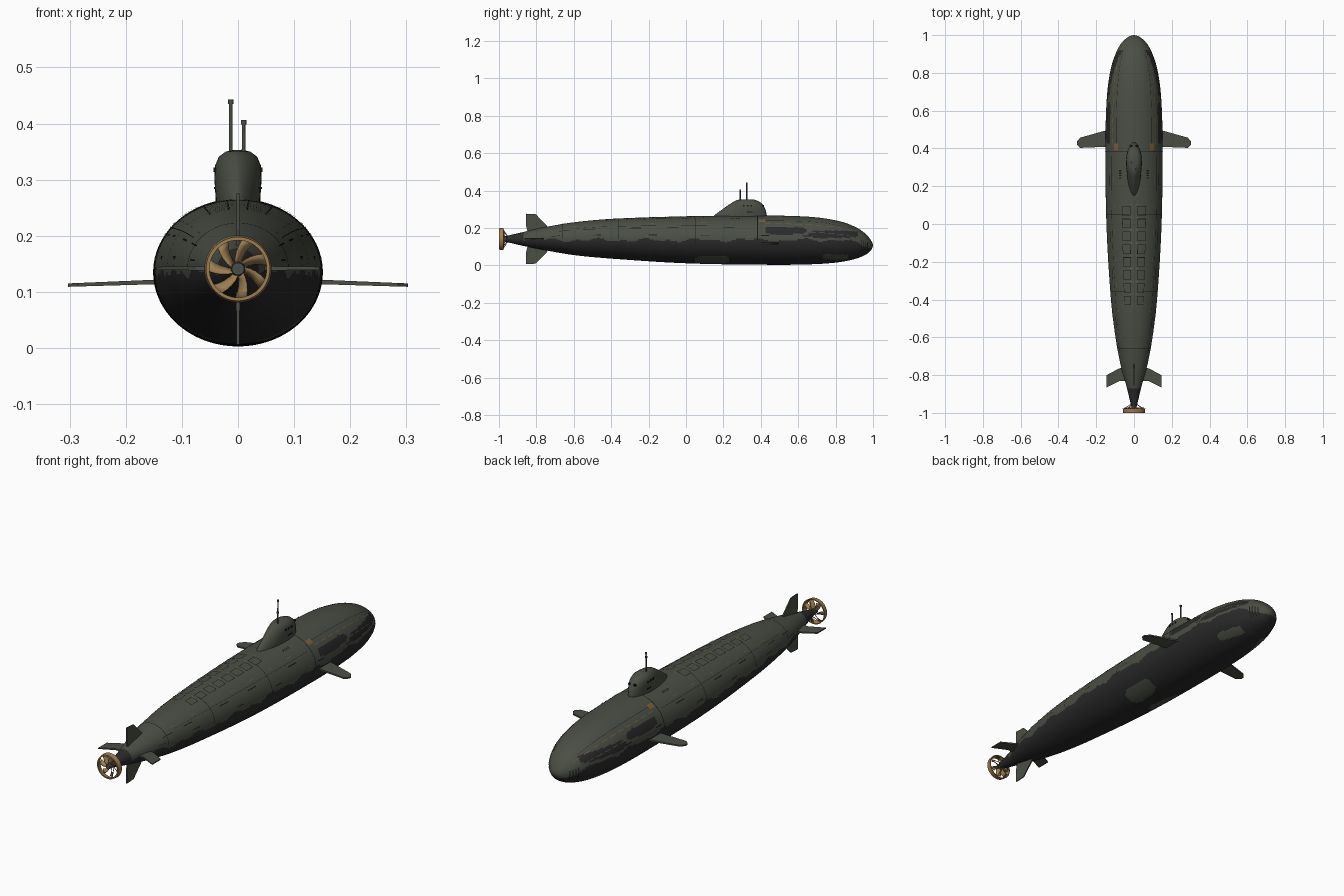
import bpy, bmesh, math
from math import sin, cos, pi, radians
from mathutils import Vector, Matrix

if "Cube" in bpy.data.objects:
    bpy.data.objects.remove(bpy.data.objects["Cube"])


def material(name, r, g, b):
    m = bpy.data.materials.new(name)
    m.use_nodes = True
    m.diffuse_color = (r, g, b, 1)
    m.node_tree.nodes["Principled BSDF"].inputs["Base Color"].default_value = (r, g, b, 1)
    return m


GREEN = material("grey green", .068, .077, .058)
BLACK = material("rubber black", .022, .023, .022)
DARK = material("seam black", .008, .009, .008)
BRASS = material("brass", .34, .21, .085)
RUST = material("ochre trim", .2, .115, .035)


def make(name, bm, mats, smooth=None):
    bmesh.ops.recalc_face_normals(bm, faces=bm.faces)
    me = bpy.data.meshes.new(name)
    bm.to_mesh(me)
    bm.free()
    ob = bpy.data.objects.new(name, me)
    bpy.context.collection.objects.link(ob)
    for m in mats:
        me.materials.append(m)
    if smooth:
        bpy.ops.object.select_all(action='DESELECT')
        ob.select_set(True)
        bpy.context.view_layer.objects.active = ob
        bpy.ops.object.shade_smooth_by_angle(angle=radians(smooth))
    return ob


def loft(bm, rings):
    # skin a stack of closed rings and cap both ends
    rows = [[bm.verts.new(p) for p in r] for r in rings]
    n = len(rows[0])
    for a, b in zip(rows, rows[1:]):
        for i in range(n):
            j = (i + 1) % n
            bm.faces.new((a[i], a[j], b[j], b[i]))
    bm.faces.new(rows[0])
    bm.faces.new(rows[-1])


# Hull stations: y, half width, bottom, top
stations = [Vector(s) for s in (
    (-.965, .015, .126, .156), (-.87, .037, .104, .178), (-.75, .07, .08, .205),
    (-.6, .098, .055, .23), (-.4, .122, .036, .248), (0, .146, .011, .262),
    (.45, .151, .003, .266), (.68, .143, .006, .258), (.82, .123, .017, .236),
    (.91, .094, .036, .203), (.965, .06, .06, .164), (.992, .027, .085, .129),
    (1, .002, .105, .109))]
curve = []
padded = [stations[0] * 2 - stations[1]] + stations + [stations[-1]]
for p0, p1, p2, p3 in zip(padded, padded[1:], padded[2:], padded[3:]):
    steps = max(3, int((p2 - p1).length / .012))
    m1, m2 = [(c - a) * ((p2 - p1).length / (c - a).length)
              for a, c in ((p0, p2), (p1, p3))]
    for k in range(steps):
        t = k / steps
        curve.append(p1 * (2*t**3 - 3*t*t + 1) + m1 * (t**3 - 2*t*t + t)
                     + p2 * (3*t*t - 2*t**3) + m2 * (t**3 - t*t))
curve.append(stations[-1])


def skin(s, a, off=0):
    # hull point at angle a from the crown
    y, w, lo, hi = s
    return Vector(((w + off) * sin(a), y, (lo + hi) / 2 + ((hi - lo) / 2 + off) * cos(a)))


def at(y):
    for a, b in zip(curve, curve[1:]):
        if a[0] <= y <= b[0]:
            return a.lerp(b, (y - a[0]) / max(b[0] - a[0], 1e-6))
    return curve[-1]


bm = bmesh.new()
loft(bm, [[skin(s, 2 * pi * i / 112) for i in range(112)] for s in curve])


def inside(y, z, cy, cz, ry, rz):
    return ((y - cy) / ry) ** 4 + ((z - cz) / rz) ** 4 < 1


for f in bm.faces:
    x, y, z = f.calc_center_median()
    line = .135 + .006 * sin(y * 23) + .005 * sin(y * 51)
    if y > .85:
        line -= (y - .85) * .3
    dark = z < line or y < -.875
    if inside(y, z, .53, .186, .11, .02) or inside(y, z, .79, .166, .13, .02):
        dark = True
    if inside(y, z, .14, .03, .09, .02) or inside(y, z, .8, .045, .07, .014):
        dark = False
    f.material_index = int(dark)
make("hull", bm, [GREEN, BLACK], 50)


def plates(name, boxes, mat, off=.0013, both=True):
    # thin plates hugging the hull: y range and angle range in degrees
    bm = bmesh.new()
    for y0, y1, a0, a1 in boxes:
        ny = max(1, math.ceil((y1 - y0) / .02))
        na = max(1, math.ceil((a1 - a0) / 4))
        for side in ((1, -1) if both else (1,)):
            g = [[bm.verts.new(skin(at(y0 + (y1 - y0) * i / ny),
                                    side * radians(a0 + (a1 - a0) * j / na), off))
                  for j in range(na + 1)] for i in range(ny + 1)]
            for i in range(ny):
                for j in range(na):
                    q = (g[i][j], g[i + 1][j], g[i + 1][j + 1], g[i][j + 1])
                    bm.faces.new(q if side < 0 else q[::-1])
    me = bpy.data.meshes.new(name)
    bm.to_mesh(me)
    bm.free()
    me.materials.append(mat)
    ob = bpy.data.objects.new(name, me)
    bpy.context.collection.objects.link(ob)


def frame(y0, y1, a0, a1, t=.003, d=1.2):
    return [(y0, y0 + t, a0, a1), (y1 - t, y1, a0, a1),
            (y0, y1, a0, a0 + d), (y0, y1, a1 - d, a1)]


# Deck hatches in two columns, with ochre marks between the rows
hatches, marks = [], []
for k in range(8):
    y = -.43 + k * .068
    hatches += frame(y, y + .05, 7, 25)
    marks.append((y + .056, y + .06, 3, 9))
plates("deck_hatches", hatches, DARK)
plates("deck_marks", marks, RUST)

# Seams around and along the hull
plates("hull_seams", [(.38, .384, 0, 90), (.05, .053, 25, 100), (-.36, -.357, 20, 90),
                      (-.66, -.657, 0, 90), (-.6, .36, 52, 52.7), (.4, .92, 38, 38.7)], DARK)

# Side slots and ochre dashes
slots = [(y, y + .045, 78, 80) for y in (-.72, -.5, -.2, .08, .4, .62)]
slots += [(y, y + .06, 58, 60) for y in (-.68, -.55, -.3, -.1, .2)]
slots += [(.24 + .013 * k, .246 + .013 * k, 26, 31) for k in range(4)]
plates("side_slots", slots, DARK)
dashes = [(.42 + .055 * k, .455 + .055 * k, 48, 49.6) for k in range(10)]
dashes += [(.66 + .05 * k, .695 + .05 * k, 69, 70.3) for k in range(5)]
dashes += [(y, y + .03, 80, 81.2) for y in (-.5, -.21, .09, .33)]
dashes += [(-.62 + .14 * k, -.59 + .14 * k, 44, 45.2) for k in range(7)]
dashes.append((.39, .425, 34, 44))
plates("ochre_dashes", dashes, RUST, .0018)
plates("bow_grille", [(.935 + .011 * k, .939 + .011 * k, 75, 125) for k in range(4)], DARK)

# Sail: stacked teardrop outlines
bm = bmesh.new()
rings = []
for z, aft, fore, w in ((.235, .13, .43, .039), (.268, .152, .432, .04), (.3, .195, .425, .042),
                        (.325, .23, .412, .041), (.341, .255, .392, .034),
                        (.35, .275, .37, .022), (.353, .295, .35, .008)):
    mid = aft + (fore - aft) * .6
    ring = []
    for i in range(48):
        c, s = cos(2 * pi * i / 48), sin(2 * pi * i / 48)
        ring.append((w * s * abs(s) ** (0 if c > 0 else .25),
                     mid + c * (fore - mid if c > 0 else mid - aft), z))
    rings.append(ring)
loft(bm, rings)
make("sail", bm, [GREEN], 50)


def box(bm, centre, size):
    bmesh.ops.create_cube(bm, size=1, matrix=Matrix.Translation(centre) @ Matrix.Diagonal((*size, 1)))


bm = bmesh.new()
for side in (-1, 1):
    for y in (.31, .33, .35):
        box(bm, (side * .04, y, .318), (.007, .008, .008))
    box(bm, (side * .038, .34, .285), (.01, .03, .004))
    box(bm, (side * .014, .412, .318), (.01, .008, .008))
make("sail_windows", bm, [DARK])


def rod(bm, a, b, r1, r2, n=12):
    a, b = Vector(a), Vector(b)
    turn = (b - a).to_track_quat('Z', 'Y').to_matrix().to_4x4()
    bmesh.ops.create_cone(bm, cap_ends=True, segments=n, radius1=r1, radius2=r2,
                          depth=(b - a).length, matrix=Matrix.Translation((a + b) / 2) @ turn)


# Masts with thicker heads
for name, x, y, top in (("tall_mast", -.013, .325, .443), ("short_mast", .01, .29, .406)):
    bm = bmesh.new()
    rod(bm, (x, y, .33), (x, y, top - .008), .0035, .003)
    rod(bm, (x, y, top - .008), (x, y, top), .005, .005)
    make(name, bm, [GREEN], 40)


def fin(name, outline, place, thick):
    # flat plate thinning from root to tip; place maps (span, y, offset) to a point
    bm = bmesh.new()
    tip = max(s for s, y in outline)
    loft(bm, [[place(s, y, k * thick * (1 - .4 * s / tip)) for s, y in outline] for k in (-1, 1)])
    make(name, bm, [GREEN])


bow_plane = [(.12, .5), (.15, .495), (.285, .457), (.303, .435), (.303, .42), (.285, .403), (.12, .41)]
tail_plane = [(.03, -.755), (.08, -.765), (.145, -.8), (.145, -.865), (.075, -.83), (.03, -.83)]
rudder = [(.03, -.74), (.07, -.742), (.132, -.803), (.135, -.855), (.07, -.855), (.03, -.845)]
for side, word in ((1, "left"), (-1, "right")):
    fin(word + "_bow_plane", bow_plane, lambda s, y, o: (side * s, y, .123 - s * .036 + o), .005)
    fin(word + "_tail_plane", tail_plane, lambda s, y, o: (side * s, y, .142 + o), .0045)
for side, word in ((1, "upper"), (-1, "lower")):
    fin(word + "_rudder", rudder, lambda s, y, o: (o, y, .141 + side * s), .004)

# Propeller: hub, raked blades, ring and struts
AXIS = .141
bm = bmesh.new()
rod(bm, (0, -.955, AXIS), (0, -.998, AXIS), .015, .011, 20)
make("propeller_hub", bm, [GREEN], 40)


def polar(r, a, y):
    return (r * sin(a), y, AXIS + r * cos(a))


bm = bmesh.new()
for k in range(7):
    a = 2 * pi * k / 7
    rows = []
    for i in range(5):
        t = i / 4
        r, half, pitch = .01 + .042 * t, .005 + .0055 * t, .009 - .003 * t
        rows.append([bm.verts.new(polar(r, a + .35 * t + s * half / r, -.98 + s * pitch))
                     for s in (-1, 0, 1)])
    for p, q in zip(rows, rows[1:]):
        for j in (0, 1):
            bm.faces.new((p[j], p[j + 1], q[j + 1], q[j]))
blades = make("propeller_blades", bm, [BRASS], 40)
blades.modifiers.new("thickness", 'SOLIDIFY').thickness = .0015

bm = bmesh.new()
section = ((.051, -1), (.057, -1), (.06, -.976), (.056, -.976))
rings = [[polar(r, 2 * pi * i / 48, y) for i in range(48)] for r, y in section]
loft(bm, rings + rings[:1])
bmesh.ops.delete(bm, geom=[f for f in bm.faces if len(f.verts) > 4], context='FACES_ONLY')
bmesh.ops.remove_doubles(bm, verts=bm.verts, dist=1e-5)
make("propeller_ring", bm, [BRASS], 40)

bm = bmesh.new()
for k in range(7):
    a = 2 * pi * (k + .3) / 7
    rod(bm, polar(.012, a, -.952), polar(.056, a, -.979), .0018, .0018, 6)
make("ring_struts", bm, [BRASS])
